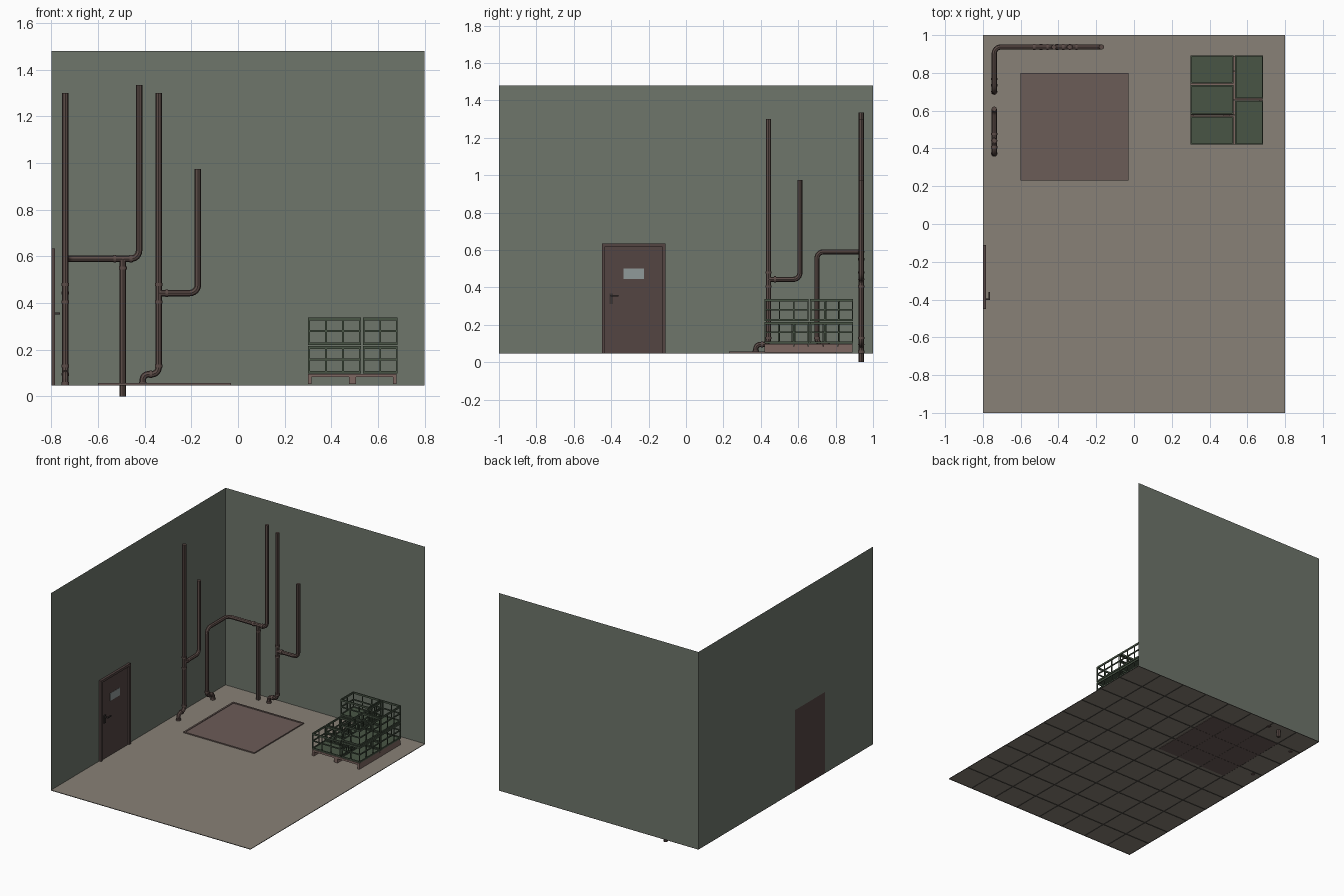
import bpy, bmesh, math
from mathutils import Vector, Matrix

if "Cube" in bpy.data.objects:
    bpy.data.objects.remove(bpy.data.objects["Cube"])


def mat(name, r, g, b):
    m = bpy.data.materials.new(name)
    m.diffuse_color = [(c / 255) ** 2.2 for c in (r, g, b)] + [1]
    m.use_nodes = True
    m.node_tree.nodes["Principled BSDF"].inputs["Base Color"].default_value = m.diffuse_color
    return m


WALL = mat("wall_paint", 110, 117, 107)
TILE = mat("tile", 135, 128, 118)
GROUT = mat("grout", 66, 64, 61)
RUST = mat("rusty_pipe", 92, 77, 73)
DOOR = mat("door_brown", 84, 70, 68)
HATCH = mat("hatch_metal", 107, 92, 88)
GREEN = mat("crate_green", 74, 86, 71)
WOOD = mat("pallet_wood", 124, 103, 97)
SIGN = mat("sign_grey", 143, 152, 152)
DARK = mat("dark_metal", 62, 56, 54)
F = 0.05  # floor level


def finish(bm, name, *mats):
    me = bpy.data.meshes.new(name)
    bm.to_mesh(me)
    bm.free()
    for m in mats:
        me.materials.append(m)
    ob = bpy.data.objects.new(name, me)
    bpy.context.collection.objects.link(ob)
    return ob


def add_box(bm, x0, x1, y0, y1, z0, z1):
    m = Matrix.Translation(((x0 + x1) / 2, (y0 + y1) / 2, (z0 + z1) / 2))
    bmesh.ops.create_cube(bm, size=1, matrix=m @ Matrix.Diagonal((x1 - x0, y1 - y0, z1 - z0, 1)))


def boxes(name, m, items):
    bm = bmesh.new()
    for b in items:
        add_box(bm, *b)
    return finish(bm, name, m)


# Tiled floor: inset grid with sunken grout lines
bm = bmesh.new()
xs = [-0.8 + 0.2 * i for i in range(9)]
ys = [-1 + 0.2 * i for i in range(11)]
g = [[bm.verts.new((x, y, F - 0.004)) for y in ys] for x in xs]
tiles = [bm.faces.new((g[i][j], g[i + 1][j], g[i + 1][j + 1], g[i][j + 1]))
         for i in range(8) for j in range(10)]
res = bmesh.ops.inset_individual(bm, faces=tiles, thickness=0.005)
for f in res["faces"]:
    f.material_index = 1
for v in {v for f in tiles for v in f.verts}:
    v.co.z = F
finish(bm, "tiled_floor", TILE, GROUT)


# Walls, the left one with a door opening
def sheet(name, pts):
    bm = bmesh.new()
    bm.faces.new([bm.verts.new(p) for p in pts])
    finish(bm, name, WALL)


H, D0, D1, DT = 1.48, -0.45, -0.11, 0.635
sheet("back_wall", [(-0.8, 1, F), (0.8, 1, F), (0.8, 1, H), (-0.8, 1, H)])
sheet("left_wall", [(-0.8, y, z) for y, z in (
    (-1, F), (D0, F), (D0, DT), (D1, DT), (D1, F), (1, F), (1, H), (-1, H))])

# Door with frame, sign and handle
boxes("door_panel", DOOR, [(-0.8, -0.793, D0 + 0.015, D1 - 0.015, F, DT - 0.015)])
boxes("door_frame", DOOR, [(-0.8, -0.784, D0, D0 + 0.017, F, DT),
                           (-0.8, -0.784, D1 - 0.017, D1, F, DT),
                           (-0.8, -0.784, D0 + 0.017, D1 - 0.017, DT - 0.017, DT)])
boxes("door_sign", SIGN, [(-0.793, -0.791, -0.335, -0.225, 0.445, 0.5)])
boxes("door_handle", DARK, [(-0.793, -0.787, -0.408, -0.39, 0.31, 0.368),
                            (-0.787, -0.764, -0.403, -0.395, 0.351, 0.36),
                            (-0.77, -0.762, -0.403, -0.36, 0.351, 0.36)])

# Floor hatch: rim and slightly sunken lid
X0, X1, Y0, Y1, t = -0.6, -0.03, 0.23, 0.8, 0.012
boxes("hatch_rim", HATCH, [(X0, X1, Y0, Y0 + t, F - 0.003, 0.058),
                           (X0, X1, Y1 - t, Y1, F - 0.003, 0.058),
                           (X0, X0 + t, Y0 + t, Y1 - t, F - 0.003, 0.058),
                           (X1 - t, X1, Y0 + t, Y1 - t, F - 0.003, 0.058)])
boxes("hatch_lid", HATCH, [(X0 + t, X1 - t, Y0 + t, Y1 - t, F - 0.003, 0.054)])

# Pipes: polylines with rounded corners
R = 0.0138


def pipe(name, pts, bend=0.035):
    pts = [Vector(p) for p in pts]
    out = [pts[0]]
    for a, b, c in zip(pts, pts[1:], pts[2:]):
        d0, d1 = (a - b).normalized(), (c - b).normalized()
        k = min(bend, (a - b).length * 0.49, (c - b).length * 0.49)
        centre = b + (d0 + d1) * k
        for i in range(7):
            q = i / 6 * math.pi / 2
            out.append(centre - d1 * k * math.cos(q) - d0 * k * math.sin(q))
    out.append(pts[-1])
    cu = bpy.data.curves.new(name, 'CURVE')
    cu.dimensions = '3D'
    cu.bevel_depth = R
    cu.bevel_resolution = 2
    cu.use_fill_caps = True
    s = cu.splines.new('POLY')
    s.points.add(len(out) - 1)
    for p, v in zip(s.points, out):
        p.co = (*v, 1)
    ob = bpy.data.objects.new(name, cu)
    bpy.context.collection.objects.link(ob)
    cu.materials.append(RUST)
    smooth(ob, True)


def smooth(ob, convert=False):
    bpy.ops.object.select_all(action='DESELECT')
    ob.select_set(True)
    bpy.context.view_layer.objects.active = ob
    if convert:
        bpy.ops.object.convert(target='MESH')
    bpy.ops.object.shade_smooth_by_angle(angle=math.radians(40))


def collars(name, items):
    bm = bmesh.new()
    for p, axis in items:
        rot = Vector((0, 0, 1)).rotation_difference(Vector(axis)).to_matrix().to_4x4()
        bmesh.ops.create_cone(bm, cap_ends=True, segments=14, radius1=0.0168, radius2=0.0168,
                              depth=0.012, matrix=Matrix.Translation(p) @ rot)
    smooth(finish(bm, name, RUST))


PX, PY, UP = -0.74, 0.937, (0, 0, 1)


# Branched riser, repeated on both walls
def riser(name, at, axis):
    pipe(name + "_main", [at(0, 1.30), at(0, 0.095), at(-0.068, 0.095), at(-0.068, F - 0.004)], 0.03)
    pipe(name + "_branch", [at(0, 0.443), at(0.168, 0.443), at(0.168, 0.975)])
    collars(name + "_collars", [(at(0, 0.48), UP), (at(0, 0.405), UP), (at(0.035, 0.443), axis),
                                (at(0, 0.13), UP), (at(-0.034, 0.095), axis),
                                (at(-0.068, 0.056), UP)])


riser("left_riser", lambda u, z: (PX, 0.441 + u, z), (0, 1, 0))
riser("back_riser", lambda u, z: (-0.34 + u, PY, z), (1, 0, 0))

# Corner pipe wrapping both walls, with a drop through the floor
Z = 0.59
pipe("corner_pipe", [(PX, 0.768, F - 0.004), (PX, 0.768, 0.095), (PX, 0.70, 0.095), (PX, 0.70, Z),
                     (PX, PY, Z), (-0.424, PY, Z), (-0.424, PY, 1.335)])
pipe("drop_pipe", [(-0.493, PY, Z), (-0.493, PY, 0)])
collars("corner_collars", [((-0.528, PY, Z), (1, 0, 0)), ((-0.458, PY, Z), (1, 0, 0)),
                           ((-0.493, PY, 0.55), UP), ((PX, 0.70, 0.13), UP),
                           ((PX, 0.734, 0.095), (0, 1, 0)), ((PX, 0.768, 0.056), UP)])

# Pallet: deck boards on three runners
deck = [(0.3, 0.68, 0.42 + i * 0.0785, 0.42 + i * 0.0785 + 0.0765, 0.083, 0.097) for i in range(6)]
runners = [(x, x + w, 0.42, 0.89, 0.053, 0.083) for x, w in ((0.3, 0.016), (0.475, 0.03), (0.664, 0.016))]
boxes("pallet", WOOD, deck + runners)


# Open lattice crates
def crate(name, x0, x1, y0, y1, z0):
    h, b, items = 0.117, 0.007, []
    items.append((x0 + b, x1 - b, y0 + b, y1 - b, z0, z0 + 0.005))
    for z, w in ((z0, 0.011), (z0 + 0.056, 0.008), (z0 + h - 0.013, 0.013)):
        items += [(x0, x1, y, y + b, z, z + w) for y in (y0, y1 - b)]
        items += [(x, x + b, y0 + b, y1 - b, z, z + w) for x in (x0, x1 - b)]
    i = 0.001  # posts sit just inside the rails
    nx, ny = (3, 2) if x1 - x0 > y1 - y0 else (2, 3)
    for k in range(nx + 1):
        x = x0 + i + (x1 - x0 - b - 2 * i) * k / nx
        items += [(x, x + b, y + i, y + b - i, z0 + i, z0 + h - i) for y in (y0, y1 - b)]
    for k in range(1, ny):
        y = y0 + (y1 - y0 - b) * k / ny
        items += [(x + i, x + b - i, y, y + b, z0 + i, z0 + h - i) for x in (x0, x1 - b)]
    boxes(name, GREEN, items)


slots = [(0.3, 0.527, 0.42, 0.57), (0.3, 0.527, 0.58, 0.735), (0.3, 0.527, 0.745, 0.893),
         (0.535, 0.684, 0.42, 0.655), (0.535, 0.684, 0.664, 0.893)]
for n, s in enumerate(slots):
    crate(f"crate_lower_{n + 1}", *s, 0.099)
    if n >= 2:
        crate(f"crate_upper_{n + 1}", *s, 0.221)
